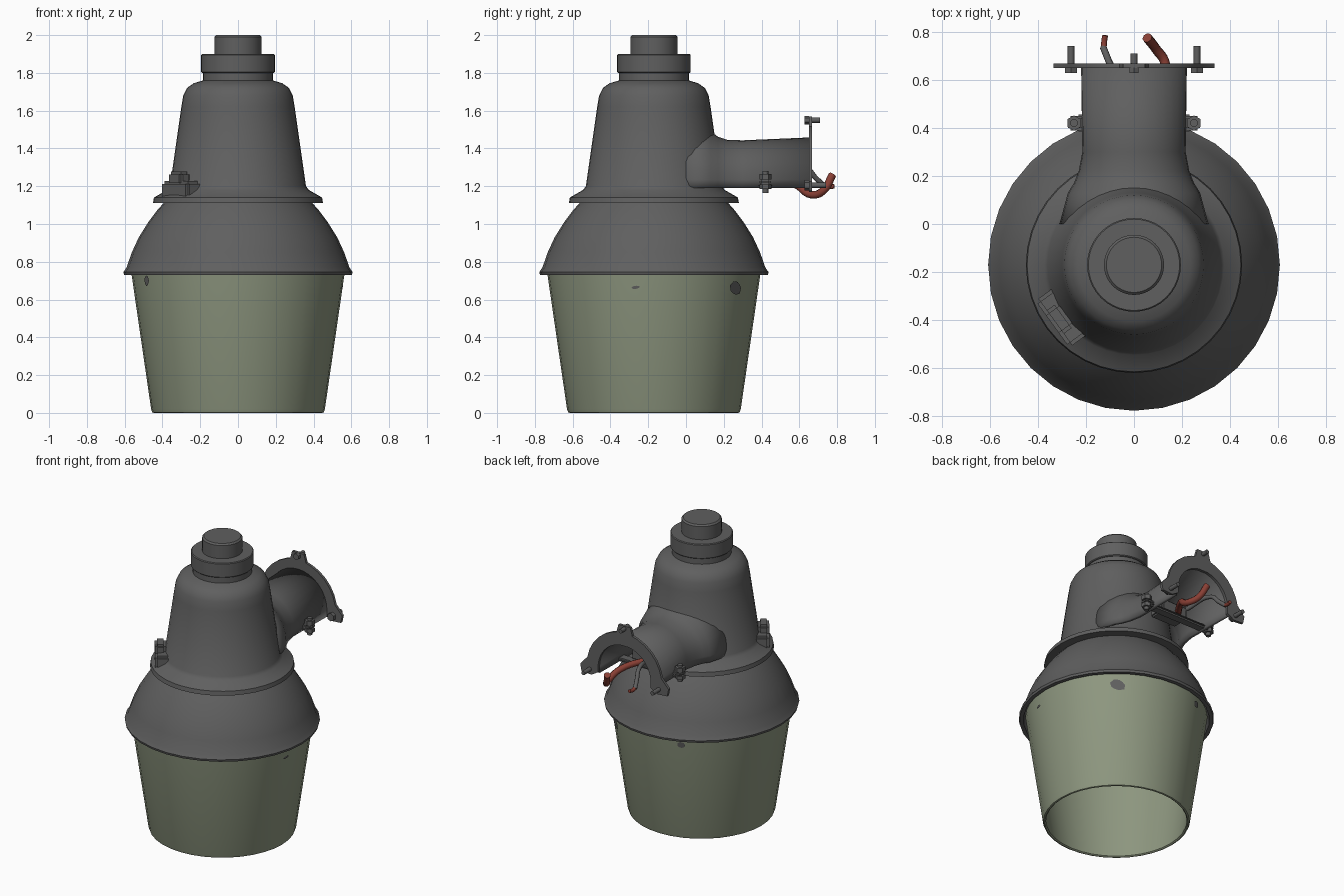
import bpy, bmesh, math
from mathutils import Vector, Matrix

cube = bpy.data.objects.get("Cube")
if cube:
    bpy.data.objects.remove(cube, do_unlink=True)

AXIS_Y = -0.17   # centre line of the lamp body


def material(name, rgb):
    m = bpy.data.materials.new(name)
    m.use_nodes = True
    m.diffuse_color = (*rgb, 1)
    node = m.node_tree.nodes["Principled BSDF"]
    node.inputs["Base Color"].default_value = (*rgb, 1)
    node.inputs["Roughness"].default_value = 0.7
    return m


GREY = material("dark grey metal", (0.115, 0.115, 0.115))
GLASS = material("pale green glass", (0.27, 0.31, 0.215))
RED = material("red wire", (0.25, 0.05, 0.035))


def finish(name, bm, mat, smooth=35):
    bmesh.ops.recalc_face_normals(bm, faces=bm.faces)
    mesh = bpy.data.meshes.new(name)
    bm.to_mesh(mesh)
    bm.free()
    ob = bpy.data.objects.new(name, mesh)
    bpy.context.collection.objects.link(ob)
    mesh.materials.append(mat)
    if smooth:
        bpy.ops.object.select_all(action='DESELECT')
        ob.select_set(True)
        bpy.context.view_layer.objects.active = ob
        bpy.ops.object.shade_smooth_by_angle(angle=math.radians(smooth))
    return ob


def skin(bm, rings, closed):
    """Join rows of vertices with quads."""
    for a, b in zip(rings, rings[1:]):
        n = len(a)
        for i in range(n if closed else n - 1):
            j = (i + 1) % n
            bm.faces.new((a[i], a[j], b[j], b[i]))


def lathe(name, profile, mat, segments=40, loop=False):
    """Turn a profile of (radius, height) about the lamp axis."""
    bm = bmesh.new()
    rings = []
    for r, z in profile:
        rings.append([bm.verts.new((r * math.cos(t), AXIS_Y + r * math.sin(t), z))
                      for t in (math.tau * i / segments for i in range(segments))])
    if loop:
        rings.append(rings[0])
    skin(bm, rings, True)
    bmesh.ops.remove_doubles(bm, verts=bm.verts, dist=0.0001)
    return finish(name, bm, mat)


def rod(name, start, end, radius, sides=12):
    a, b = Vector(start), Vector(end)
    bm = bmesh.new()
    turn = (b - a).to_track_quat('Z', 'Y').to_matrix().to_4x4()
    bmesh.ops.create_cone(bm, cap_ends=True, segments=sides, radius1=radius, radius2=radius,
                          depth=(b - a).length, matrix=Matrix.Translation((a + b) / 2) @ turn)
    return finish(name, bm, GREY)


def block(name, centre, size, angle=0, bevel=0.01):
    bm = bmesh.new()
    bmesh.ops.create_cube(bm, size=1, matrix=Matrix.Translation(centre)
                          @ Matrix.Rotation(angle, 4, 'Z') @ Matrix.Diagonal((*size, 1)))
    bmesh.ops.bevel(bm, geom=bm.edges[:], offset=bevel, segments=2, affect='EDGES')
    return finish(name, bm, GREY)


def wire(name, points, radius, mat):
    curve = bpy.data.curves.new(name, 'CURVE')
    curve.dimensions = '3D'
    curve.bevel_depth = radius
    curve.bevel_resolution = 2
    curve.resolution_u = 6
    curve.use_fill_caps = True
    spline = curve.splines.new('BEZIER')
    spline.bezier_points.add(len(points) - 1)
    for p, co in zip(spline.bezier_points, points):
        p.co = co
        p.handle_left_type = p.handle_right_type = 'AUTO'
    curve.materials.append(mat)
    ob = bpy.data.objects.new(name, curve)
    bpy.context.collection.objects.link(ob)


# Turned parts: cap, collar and tapered housing, skirt, glass
lathe("top_cap", [(0, 2.0), (0.115, 2.0), (0.125, 1.99), (0.125, 1.88), (0, 1.88)], GREY)
lathe("top_collar", [(0, 1.9), (0.19, 1.9), (0.195, 1.895), (0.195, 1.805),
                     (0.19, 1.8), (0, 1.8)], GREY)
lathe("housing", [(0, 1.81), (0.185, 1.81), (0.185, 1.76), (0.235, 1.745), (0.27, 1.72),
                  (0.29, 1.68), (0.3, 1.62), (0.36, 1.2), (0.375, 1.18), (0.445, 1.14),
                  (0.45, 1.112), (0.38, 1.11), (0, 1.11)], GREY)
lathe("skirt", [(0, 1.115), (0.39, 1.115), (0.43, 1.07), (0.475, 1.01), (0.525, 0.93),
                (0.562, 0.85), (0.59, 0.77), (0.607, 0.745), (0.603, 0.73), (0.578, 0.73),
                (0.55, 0.83), (0.5, 0.93), (0.4, 1.06), (0, 1.08)], GREY, 32)
lathe("glass_shade", [(0.566, 0.75), (0.46, 0.02), (0.454, 0.003), (0.445, 0),
                      (0.437, 0.006), (0.546, 0.75)], GLASS, 36, loop=True)

# Worn patches on the glass: angle, height, width, tall
for n, (deg, z, w, h) in enumerate([(51, 0.66, 0.045, 0.038), (112, 0.69, 0.022, 0.025),
                                    (211, 0.7, 0.02, 0.03), (-10, 0.665, 0.022, 0.008)]):
    bm = bmesh.new()
    ring = []
    for i in range(9):
        t = math.tau * i / 9
        k = 1 + 0.18 * math.sin(5 * i + n)
        height = z + h * k * math.sin(t)
        r = 0.463 + 0.145 * height
        a = math.radians(deg) + w * k * math.cos(t) / r
        ring.append(bm.verts.new((r * math.cos(a), AXIS_Y + r * math.sin(a), height)))
    bm.faces.new(ring)
    finish(f"glass_patch_{n + 1}", bm, GREY, 0)

# Arched arm, open underneath, flaring into the housing
bm = bmesh.new()
rows = []
for y, half, top in [(0.0, 0.31, 1.56), (0.13, 0.275, 1.49), (0.17, 0.25, 1.462),
                     (0.22, 0.23, 1.445), (0.3, 0.215, 1.443), (0.65, 0.22, 1.458)]:
    row = [bm.verts.new((half, y, 1.19))]
    for i in range(17):
        t = math.pi * i / 16
        row.append(bm.verts.new((half * math.cos(t), y, 1.235 + (top - 1.235) * math.sin(t))))
    row.append(bm.verts.new((-half, y, 1.19)))
    rows.append(row)
skin(bm, rows, False)
arm = finish("arm", bm, GREY, 50)
shell = arm.modifiers.new("wall", 'SOLIDIFY')
shell.thickness = 0.022
shell.offset = -1

# Arched mounting plate with a top tab and two feet
half = [(0.045, 1.57), (0.06, 1.515)]
half += [(0.285 * math.sin(t), 1.235 + 0.285 * math.cos(t))
         for t in (math.radians(d) for d in range(20, 81, 12))]
half += [(0.335, 1.225), (0.325, 1.175), (0.25, 1.17), (0.2, 1.2)]
half += [(0.2 * math.sin(t), 1.235 + 0.2 * math.cos(t))
         for t in (math.radians(d) for d in range(90, 9, -10))]
# the top tab edge and the arch crown join both halves
cut = len(half)
bm = bmesh.new()
outline = half + [(-x, z) for x, z in reversed(half)]
face = bm.faces.new([bm.verts.new((x, 0.65, z)) for x, z in outline])
out = bmesh.ops.extrude_face_region(bm, geom=[face])
bmesh.ops.translate(bm, vec=(0, 0.018, 0),
                    verts=[v for v in out["geom"] if isinstance(v, bmesh.types.BMVert)])
finish("mounting_plate", bm, GREY)


# Plate bolts
def plate_bolt(name, x, z, tip, head):
    rod(name + "_shaft", (x, 0.64, z), (x, tip, z), 0.014)
    rod(name + "_head", (x, 0.628, z), (x, 0.652, z), head, 6)


plate_bolt("top_bolt", 0, 1.55, 0.71, 0.022)

# Foot bolts, clamp ears and clamp bolts on both sides
for side, s in (("left", 1), ("right", -1)):
    plate_bolt(side + "_foot_bolt", s * 0.262, 1.205, 0.74, 0.028)
    block(side + "_clamp_ear", (s * 0.235, 0.42, 1.222), (0.08, 0.06, 0.03))
    rod(side + "_clamp_bolt", (s * 0.25, 0.42, 1.165), (s * 0.25, 0.42, 1.28), 0.016)
    rod(side + "_clamp_nut", (s * 0.25, 0.42, 1.235), (s * 0.25, 0.42, 1.265), 0.032, 6)
    rod(side + "_clamp_head", (s * 0.25, 0.42, 1.185), (s * 0.25, 0.42, 1.21), 0.032, 6)

# Clamp strap and terminal block under the arm
block("clamp_strap", (0, 0.42, 1.205), (0.48, 0.07, 0.024))
block("terminal_block", (0.02, 0.36, 1.26), (0.2, 0.12, 0.09))

# Latch on the flange
angle = math.radians(216)
out_dir = Vector((math.cos(angle), math.sin(angle), 0))
centre = Vector((0, AXIS_Y, 0))
block("latch_base", centre + out_dir * 0.36 + Vector((0, 0, 1.178)), (0.12, 0.24, 0.1), angle, 0.015)
block("latch_tab", centre + out_dir * 0.385 + Vector((0, 0, 1.24)), (0.07, 0.12, 0.075), angle, 0.015)

# Wires hanging out of the arm
wire("red_wire", [(-0.02, 0.4, 1.25), (0.1, 0.58, 1.21), (0.13, 0.665, 1.155),
                  (0.09, 0.73, 1.18), (0.055, 0.775, 1.26)], 0.021, RED)
wire("grey_wire", [(-0.05, 0.45, 1.27), (-0.09, 0.64, 1.29), (-0.11, 0.69, 1.24),
                   (-0.128, 0.735, 1.2)], 0.014, GREY)
wire("grey_wire_tip", [(-0.126, 0.73, 1.203), (-0.124, 0.76, 1.197), (-0.12, 0.785, 1.2)], 0.012, RED)
